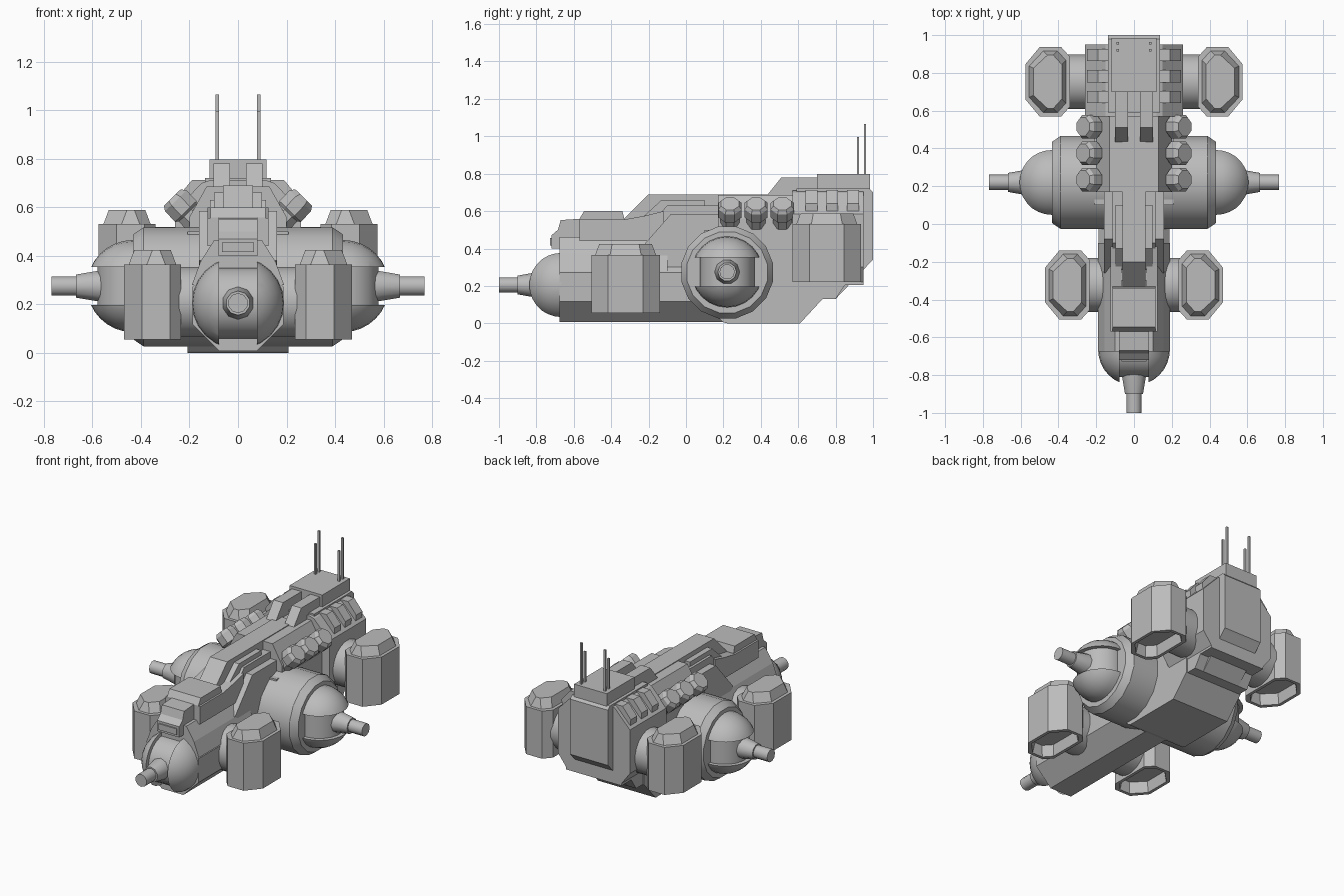
import bpy, bmesh, math
from mathutils import Matrix, Vector

if "Cube" in bpy.data.objects:
    bpy.data.objects.remove(bpy.data.objects["Cube"])

grey = bpy.data.materials.new("hull_grey")
grey.diffuse_color = (0.5, 0.5, 0.5, 1)
grey.use_nodes = True
grey.node_tree.nodes["Principled BSDF"].inputs["Base Color"].default_value = grey.diffuse_color


def finish(name, bm, mirror=False, smooth=0):
    bmesh.ops.recalc_face_normals(bm, faces=bm.faces)
    me = bpy.data.meshes.new(name)
    bm.to_mesh(me)
    bm.free()
    me.materials.append(grey)
    ob = bpy.data.objects.new(name, me)
    bpy.context.collection.objects.link(ob)
    if smooth:
        bpy.ops.object.select_all(action='DESELECT')
        ob.select_set(True)
        bpy.context.view_layer.objects.active = ob
        bpy.ops.object.shade_smooth_by_angle(angle=math.radians(smooth))
    if mirror:
        ob.modifiers.new("mirror", 'MIRROR').use_mirror_merge = False
    return ob


def loft(name, rings, mirror=False, smooth=0):
    """Skin a stack of equal-length point rings and cap both ends."""
    bm = bmesh.new()
    vs = [[bm.verts.new(p) for p in r] for r in rings]
    n = len(rings[0])
    for a, b in zip(vs, vs[1:]):
        for i in range(n):
            j = (i + 1) % n
            bm.faces.new((a[i], a[j], b[j], b[i]))
    bm.faces.new(vs[0])
    bm.faces.new(vs[-1])
    return finish(name, bm, mirror, smooth)


def side(name, pts, x0, x1, mirror=False):
    """Side profile (y, z) extruded along x."""
    return loft(name, [[(x, y, z) for y, z in pts] for x in (x0, x1)], mirror)


def section(name, half, y0, y1):
    """Half cross-section (x, z), reflected and extruded along y."""
    pts = half + [(-x, z) for x, z in reversed(half)]
    return loft(name, [[(x, y, z) for x, z in pts] for y in (y0, y1)])


def box(name, x0, x1, y0, y1, z0, z1, mirror=False):
    return side(name, [(y0, z0), (y1, z0), (y1, z1), (y0, z1)], x0, x1, mirror)


def lathe(name, prof, n, mat, mirror=False, smooth=0):
    """Turn (radius, height) pairs about the local z axis of mat."""
    rings = []
    for r, h in prof:
        rings.append([mat @ Vector((r * math.cos((i + .5) * math.tau / n),
                                    r * math.sin((i + .5) * math.tau / n), h)) for i in range(n)])
    return loft(name, rings, mirror, smooth)


def frame(origin, zdir, xdir):
    z, x = Vector(zdir).normalized(), Vector(xdir).normalized()
    m = Matrix((x, z.cross(x), z)).transposed().to_4x4()
    m.translation = origin
    return m


def ball_gun(name, mat, mirror):
    # Slotted dome halves
    for s in (1, -1):
        bm = bmesh.new()
        bmesh.ops.create_uvsphere(bm, u_segments=24, v_segments=16, radius=.19)
        for co, no in (((0, 0, 0), (0, 0, -1)), ((s * .078, 0, 0), (-s, 0, 0))):
            geom = bm.verts[:] + bm.edges[:] + bm.faces[:]
            bmesh.ops.bisect_plane(bm, geom=geom, dist=1e-5, plane_co=co, plane_no=no, clear_outer=True)
            bmesh.ops.holes_fill(bm, edges=[e for e in bm.edges if e.is_boundary])
        bmesh.ops.transform(bm, matrix=mat, verts=bm.verts)
        finish(name + "_dome", bm, mirror, 30)
    # Elevation drum in the slot, then stepped barrel
    turn = mat @ Matrix.Rotation(math.pi / 2, 4, 'Y')
    lathe(name + "_drum", [(.147, -.08), (.147, .08)], 20, turn, mirror, 30)
    lathe(name + "_barrel", [(.07, .1), (.066, .145), (.05, .235), (.041, .235), (.041, .335)],
          10, mat, mirror, 40)


def nacelle(x0, y, z0, z1, name):
    def ring(d, z, slide=0):
        a, b, h, c = x0 + d, x0 + .235 - d - slide, .183 - d, .09 - d * .5
        return [(a + .045, y - h, z), (b - .075, y - h, z), (b, y - h + c, z), (b, y + h - c, z),
                (b - .075, y + h, z), (a + .045, y + h, z), (a, y + h - .05, z), (a, y - h + .05, z)]
    # Hollow underside, straight walls, bevelled cap
    loft(name, [ring(.03, z0 + .07), ring(.02, z0), ring(0, z0), ring(0, z1), ring(.02, z1),
                ring(.042, z1 + .058)], True)


# Forward hull tube and its raised deck
lathe("forward_hull", [(.203, 0), (.203, .95)], 8, frame((0, -.675, .195), (0, 1, 0), (1, 0, 0)))
section("forward_deck", [(.19, .28), (.155, .375), (.1, .462)], -.675, -.1)

# Ball guns: nose and both flanks
ball_gun("nose_gun", frame((0, -.665, .205), (0, -1, 0), (1, 0, 0)), False)
ball_gun("flank_gun", frame((.433, .22, .275), (1, 0, 0), (0, 0, 1)), True)

# Cross drum
lathe("cross_drum", [(.22, -.433), (.25, -.39), (.25, .39), (.22, .433)], 16,
      frame((0, .22, .272), (1, 0, 0), (0, 1, 0)), False, 30)

# Nacelles and their round mounts
nacelle(.34, .753, .22, .53, "rear_nacelle")
nacelle(.235, -.323, .055, .365, "front_nacelle")
for nm, y, z, x in (("rear_mount", .753, .375, .36), ("front_mount", -.323, .21, .25)):
    lathe(nm, [(.145, -x), (.145, x)], 20, frame((0, y, z), (1, 0, 0), (0, 1, 0)), False, 30)

# Keel and mid hull
side("keel", [(.2, .005), (.22, 0), (.61, 0), (.73, .13), (.73, .5), (.1, .5), (.1, .1)], -.208, .208)
side("mid_hull", [(-.26, .38), (-.08, .585), (.6, .585), (.6, .2), (0, .2)], -.16, .16)
section("shoulder", [(.2, .45), (.2, .56), (.13, .685), (.1, .685)], .17, .62)
side("upper_hull", [(-.22, .5), (-.1, .63), (.5, .63), (.5, .5)], -.115, .115)

# Spine
side("spine", [(-.33, .45), (-.33, .56), (-.2, .69), (.5, .69), (.5, .5)], -.062, .062)
side("spine_rail", [(-.3, .45), (-.3, .56), (-.24, .56), (-.13, .66), (.1, .66), (.1, .45)],
     .062, .098, True)

# Nose cabin
side("cabin", [(-.72, .4), (-.72, .47), (-.685, .5), (-.67, .552), (-.55, .56), (-.33, .56),
               (-.33, .4)], -.08, .08)
side("cabin_roof", [(-.57, .5), (-.57, .558), (-.545, .6), (-.34, .6), (-.33, .56), (-.33, .5)],
     -.113, .113)
side("cabin_arm", [(-.57, .44), (-.57, .555), (-.33, .555), (-.22, .575), (-.12, .6), (-.12, .44)],
     .065, .125, True)
box("nose_visor", -.065, .065, -.728, -.7, .415, .455)

# Rear block with stepped underside
section("rear_block", [(.2, .22), (.26, .3), (.26, .585), (.15, .7), (.12, .71)], .57, .95)
side("rear_belly", [(.6, .13), (.8, .13), (.85, .205), (.95, .205), (.95, .5), (.6, .5)], -.2, .2)
side("stern", [(.6, .13), (.8, .13), (.99, .33), (1, .34), (1, .7), (.98, .72), (.59, .72), (.59, .4)],
     -.137, .137)
box("stern_cap", -.118, .118, .7, .985, .68, .797)
side("roof_rib", [(.43, .68), (.51, .78), (.72, .78), (.72, .68)], .032, .1, True)

# Sloping fins on the rear block
for y in (.64, .75, .862):
    loft("rear_fin", [[(x, yy, z) for x, z in ((.12, .64), (.24, .55), (.25, .64), (.19, .712), (.12, .712))]
                      for yy in (y, y + .064)], True)

# Angled launcher pods
for y in (.235, .375, .515):
    lathe("launcher_pod", [(.055, -.14), (.055, -.085), (.067, -.075), (.067, -.015), (.052, .005)], 8,
          frame((.267, y, .637), (.7, 0, .72), (0, 1, 0)), True)

# Antennas
for y, z in ((.92, .995), (.957, 1.065)):
    box("antenna", .079, .092, y - .006, y + .006, .78, z, True)
